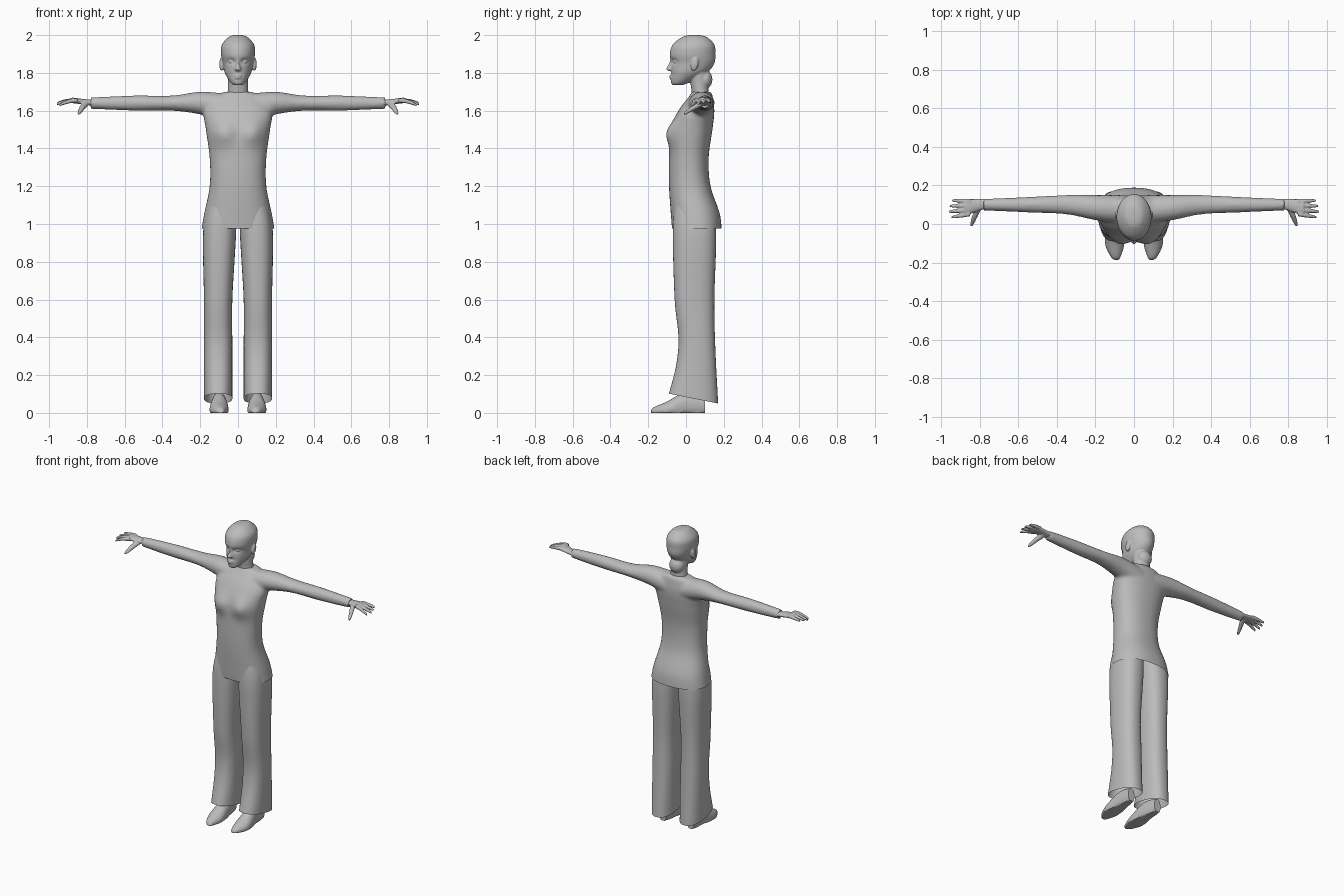
import bpy, bmesh
from math import cos, sin, pi, exp, radians
from mathutils import Matrix

X, Y, Z = range(3)
cube = bpy.data.objects.get("Cube")
if cube:
    bpy.data.objects.remove(cube)

colour = (.5, .5, .5, 1)
grey = bpy.data.materials.new("plain grey")
grey.use_nodes = True
grey.diffuse_color = colour
grey.node_tree.nodes["Principled BSDF"].inputs["Base Color"].default_value = colour


def spline(rows, steps):
    """Catmull-Rom interpolation through the section rows."""
    padded = [rows[0], *rows, rows[-1]]
    out = []
    for before, start, end, after in zip(padded, padded[1:], padded[2:], padded[3:]):
        for step in range(steps):
            t = step / steps
            out.append([b + t / 2 * (c - a + t * (2*a - 5*b + 4*c - d + t * (3*(b - c) + d - a)))
                        for a, b, c, d in zip(before, start, end, after)])
    return out + [rows[-1]]


def loft(bm, axis, rows, side=1, sides=32, power=2, steps=6, open_end=False):
    """Skin rounded sections; each row is position, then low and high bounds on the other axes."""
    first, second = [i for i in (X, Y, Z) if i != axis]
    rings = []
    for position, low_a, high_a, low_b, high_b in spline(rows, steps):
        ring = []
        for k in range(sides):
            angle = 2 * pi * k / sides
            co = [position] * 3
            for i, low, high, wave in ((first, low_a, high_a, cos(angle)), (second, low_b, high_b, sin(angle))):
                bulge = abs(wave) ** (2 / power) * (1 if wave > 0 else -1)
                co[i] = (low + high) / 2 + (high - low) / 2 * bulge
            co[X] *= side
            ring.append(bm.verts.new(co))
        rings.append(ring)
    faces = [bm.faces.new((lower[k - 1], lower[k], upper[k], upper[k - 1]))
             for lower, upper in zip(rings, rings[1:]) for k in range(sides)]
    faces.append(bm.faces.new(rings[0]))
    if not open_end:
        faces.append(bm.faces.new(rings[-1]))
    bmesh.ops.recalc_face_normals(bm, faces=faces)
    return [vert for ring in rings for vert in ring]


def column(bm, rows, **options):
    """Upright symmetric loft; each row is height, front, back and half width."""
    return loft(bm, Z, [(z, -width, width, front, back) for z, front, back, width in rows], **options)


def ball(bm, centre, size, tilt=0):
    matrix = Matrix.Translation(centre) @ Matrix.Rotation(radians(tilt), 4, 'X') @ Matrix.Diagonal((*size, 1))
    bmesh.ops.create_uvsphere(bm, u_segments=20, v_segments=12, radius=1, matrix=matrix)


def push(verts, x, z, spread_x, spread_z, depth):
    """Make a soft bump or hollow on both sides of the front."""
    for vert in verts:
        if vert.co.y < 0:
            across = (abs(vert.co.x) - x) / spread_x
            along = (vert.co.z - z) / spread_z
            vert.co.y += depth * exp(-across * across - along * along)


def finish(bm, name, voxel=0, mirror=False, hem=None):
    """Make the object, fuse its overlapping parts, mirror it and trim it at the hem."""
    mesh = bpy.data.meshes.new(name)
    bm.to_mesh(mesh)
    bm.free()
    ob = bpy.data.objects.new(name, mesh)
    bpy.context.collection.objects.link(ob)
    if voxel:
        fuse = ob.modifiers.new("fuse", 'REMESH')
        fuse.mode, fuse.voxel_size = 'VOXEL', voxel
        soften = ob.modifiers.new("soften", 'SMOOTH')
        soften.factor, soften.iterations = .5, 3
    if mirror:
        ob.modifiers.new("mirror", 'MIRROR').use_mirror_merge = False
    bpy.context.view_layer.update()
    final = bpy.data.meshes.new_from_object(ob.evaluated_get(bpy.context.evaluated_depsgraph_get()))
    ob.modifiers.clear()
    ob.data = final
    if hem:
        bm = bmesh.new()
        bm.from_mesh(final)
        bmesh.ops.bisect_plane(bm, geom=bm.verts[:] + bm.edges[:] + bm.faces[:],
                               plane_co=(0, 0, hem), plane_no=(0, 0, 1), clear_inner=True)
        bm.to_mesh(final)
        bm.free()
    final.materials.clear()
    final.materials.append(grey)
    bpy.ops.object.select_all(action='DESELECT')
    ob.select_set(True)
    bpy.context.view_layer.objects.active = ob
    bpy.ops.object.shade_smooth_by_angle(angle=radians(50))


# Tunic: torso with bust and both sleeves fused, open at the hem
bm = bmesh.new()
torso = column(bm, [(.93, -.07, .19, .2), (1.05, -.08, .18, .18), (1.2, -.09, .13, .15), (1.35, -.09, .12, .15),
                    (1.5, -.08, .14, .17), (1.6, -.04, .15, .18), (1.68, .02, .14, .12), (1.7, .03, .13, .06)],
               sides=48, power=2.3)
push(torso, x=.08, z=1.48, spread_x=.06, spread_z=.06, depth=-.03)
for side in (1, -1):
    loft(bm, X, [(.06, 0, .15, 1.54, 1.69), (.2, .02, .15, 1.58, 1.7), (.35, .05, .15, 1.6, 1.68),
                 (.55, .06, .14, 1.6, 1.68), (.78, .07, .13, 1.61, 1.67)], side)
finish(bm, "tunic", voxel=.01, hem=.975)

# Trouser legs with hems that rise at the front
bm = bmesh.new()
leg = loft(bm, Z, [(1.1, .01, .16, -.06, .14), (.95, .01, .185, -.07, .16), (.6, .03, .18, -.06, .15),
                   (.35, .03, .18, -.04, .155), (.05, .03, .18, -.09, .17)], sides=40, power=2.4, open_end=True)
for vert in leg:
    vert.co.z += max(0, .25 - vert.co.z) * (.17 - vert.co.y)
finish(bm, "trouser_legs", mirror=True)

# Shoes with pointed toes and flat soles
bm = bmesh.new()
shoe = loft(bm, Y, [(-.186, .08, .1, 0, .01), (-.17, .07, .12, -.01, .03), (-.1, .05, .15, -.03, .06),
                    (0, .06, .14, -.03, .11), (.1, .08, .13, -.01, .09)], sides=24)
for vert in shoe:
    vert.co.z = max(vert.co.z, 0)
finish(bm, "shoes", mirror=True)

# Hands: palm, four tapering fingers and a lowered thumb fused together
bm = bmesh.new()
loft(bm, X, [(.74, .08, .13, 1.62, 1.66), (.8, .07, .13, 1.63, 1.66), (.88, .04, .13, 1.64, 1.67)], sides=24)
for i in range(4):
    base_y, tip_y = .052 + .022 * i, .035 + .029 * i
    length = .115 - .013 * abs(i - 1.4)
    droop = .027 - .006 * i
    rows = []
    for t in (0, .4, .8, 1):
        radius = .012 - .006 * t ** 3
        y, z = base_y + t * (tip_y - base_y), 1.655 - droop * t * t
        rows.append((.85 + t * length, y - radius, y + radius, z - radius, z + radius))
    loft(bm, X, rows, sides=12)
loft(bm, Y, [(-.012, .84, .85, 1.58, 1.59), (0, .83, .85, 1.58, 1.6), (.04, .81, .84, 1.6, 1.63),
             (.1, .78, .82, 1.63, 1.66)], sides=16)
finish(bm, "hands", voxel=.0045, mirror=True)

# Head: skull, face, neck, ears and gathered hair fused together
bm = bmesh.new()
face = column(bm, [(1.735, -.07, -.02, .02), (1.75, -.08, .02, .04), (1.8, -.08, .11, .07), (1.85, -.08, .15, .08),
                   (1.9, -.086, .155, .09), (1.95, -.07, .15, .085), (1.99, -.02, .11, .05), (2, .02, .07, .02)],
              sides=64)
push(face, x=.035, z=1.86, spread_x=.02, spread_z=.013, depth=.016)
push(face, x=0, z=1.795, spread_x=.03, spread_z=.01, depth=.004)
column(bm, [(1.64, .03, .13, .08), (1.7, .03, .12, .055), (1.82, .01, .12, .055)])
# Nose, lips and hair at the nape
column(bm, [(1.81, -.09, -.05, .01), (1.82, -.105, -.05, .018), (1.85, -.09, -.05, .008), (1.88, -.08, -.05, .01)])
for z in (1.774, 1.786):
    ball(bm, (0, -.075, z), (.02, .013, .006))
ball(bm, (0, .1, 1.765), (.05, .04, .05))
# Ears and eyes
for side in (1, -1):
    ball(bm, (side * .087, .046, 1.846), (.012, .02, .036), tilt=-12)
    ball(bm, (side * .035, -.052, 1.86), (.015, .015, .009))
finish(bm, "head", voxel=.0045)
